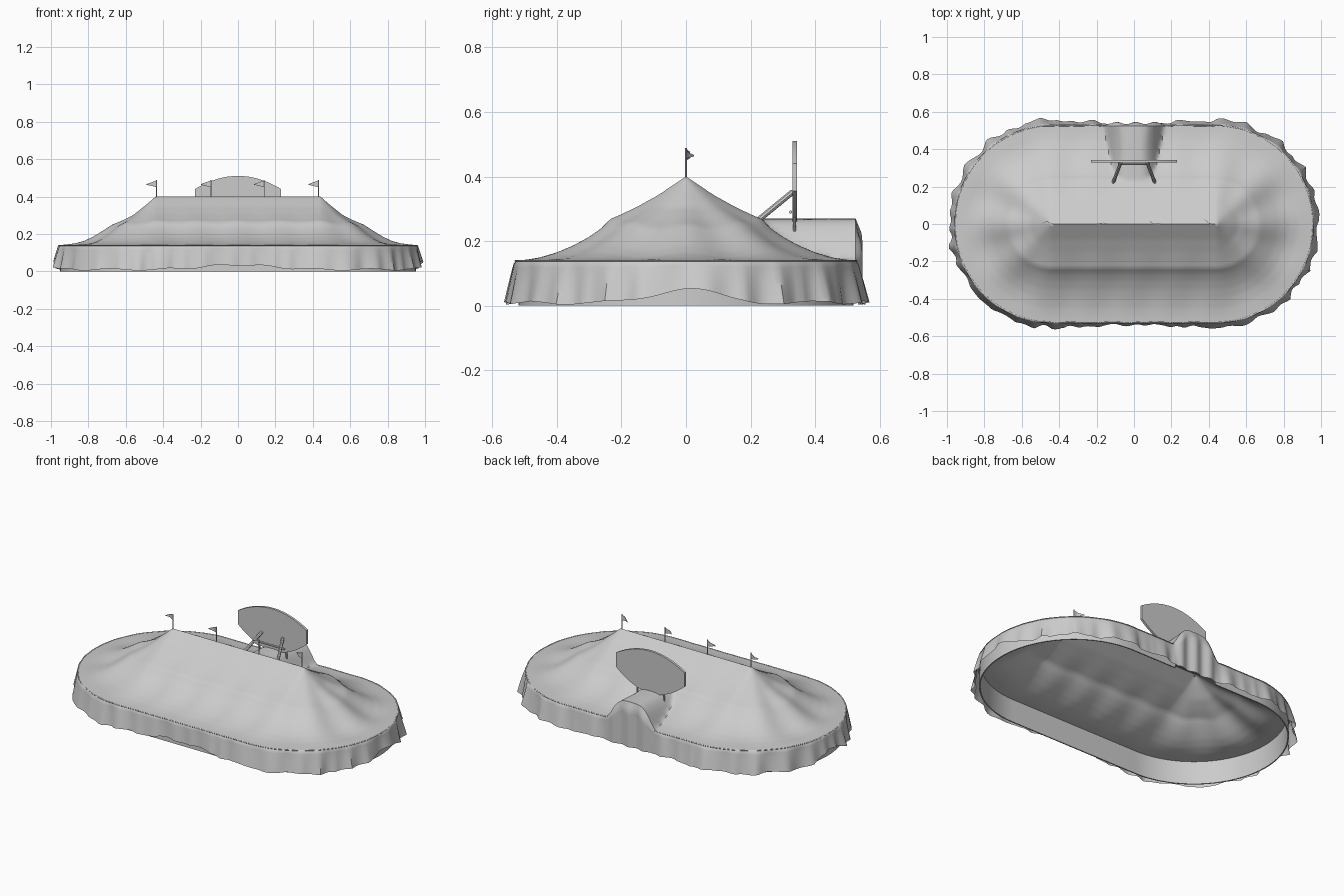
import bpy, bmesh
from math import sin, cos, pi, exp, atan2
from mathutils import Vector

if "Cube" in bpy.data.objects:
    bpy.data.objects.remove(bpy.data.objects["Cube"])

RIDGE = 0.44      # half length of ridge
EAVE = 0.525      # radius of eave
TAU = 2 * pi


def finish(name, bm, angle=0.7):
    bmesh.ops.remove_doubles(bm, verts=bm.verts, dist=0.0004)
    bmesh.ops.recalc_face_normals(bm, faces=bm.faces)
    me = bpy.data.meshes.new(name)
    bm.to_mesh(me)
    bm.free()
    ob = bpy.data.objects.new(name, me)
    bpy.context.collection.objects.link(ob)
    bpy.ops.object.select_all(action='DESELECT')
    bpy.context.view_layer.objects.active = ob
    ob.select_set(True)
    bpy.ops.object.shade_smooth_by_angle(angle=angle)
    return ob


def loft(name, rings, keep=None, angle=0.7):
    bm = bmesh.new()
    rows = [[bm.verts.new(p) for p in ring] for ring in rings]
    n = len(rows[0])
    for a, b in zip(rows, rows[1:]):
        for i in range(n):
            j = (i + 1) % n
            if keep is None or keep(i):
                bm.faces.new((a[i], a[j], b[j], b[i]))
    return finish(name, bm, angle)


def interp(pts, r):
    for (a, za), (b, zb) in zip(pts, pts[1:]):
        if r <= b:
            return za + (zb - za) * (r - a) / (b - a)
    return pts[-1][1]


# Plan outline: two straight sides joined by round ends (centre x, direction)
stations = []
NS, NA = 64, 96
for side in (1, -1):
    for i in range(NS):
        stations.append((side * RIDGE * (2 * i / NS - 1), 0.0, -side))
    for i in range(NA):
        a = -pi / 2 + pi * i / NA
        stations.append((side * RIDGE, side * cos(a), side * sin(a)))
N = len(stations)


def point(i, r, z):
    c, dx, dy = stations[i]
    return (c + dx * r * 0.985, dy * r, z)


SIDE = [(0, .4), (.03, .38), (.085, .343), (.15, .307), (.2, .283), (.235, .268),
        (.262, .24), (.3, .213), (.35, .186), (.4, .165), (.45, .15), (.49, .143), (.525, .14)]
END = [(0, .4), (.05, .357), (.12, .302), (.18, .272), (.235, .25), (.29, .215),
       (.34, .185), (.39, .162), (.44, .149), (.49, .143), (.525, .14)]


def porch(x, y):
    # Raised entrance canopy at the back
    if y < 0.15:
        return 0
    sway = 0.012 * sin((y - .2) * 9)
    return interp([(0, .27), (.05, .268), (.075, .26), (.1, .238), (.12, .21),
                   (.14, .175), (.16, .145), (.18, .12), (9, .0)], abs(x) + sway)


def roof_z(i, r):
    c, dx, dy = stations[i]
    w = abs(dx)
    z = interp(SIDE, r) * (1 - w) + interp(END, r) * w
    # Canvas sags between the poles
    phase = c / 0.22 * pi if w == 0 else 4 * atan2(abs(dy), w)
    t = min(1, r / EAVE)
    z -= sin(phase) ** 2 * sin(pi * t ** 1.4) ** 2 * (0.008 + 0.012 * w)
    x, y, _ = point(i, r, 0)
    return max(z, porch(x, y))


# Canvas roof
radii = [EAVE * k / 36 for k in range(37)]
roof = [[point(i, r, roof_z(i, r)) for i in range(N)] for r in radii]
loft("canvas_roof", roof)


# Ruffled outer curtain
def ruffle(i):
    c, dx, dy = stations[i]
    t = TAU * i / N
    soft = 0.4 * sin(23 * t + 1.4 * sin(5 * t)) + 0.3 * sin(37 * t + 1.1 * sin(8 * t))
    crease = 0.6 * (1 - 2 * abs(sin(24 * t + 1.2 * sin(7 * t))))
    return soft + crease * (0.4 + 0.4 * abs(dx))


def is_porch(i):
    c, dx, dy = stations[i]
    return dx == 0 and dy > 0 and abs(c) < 0.15


rings = []
for k in range(13):
    t = k / 12
    ring = []
    for i in range(N):
        c, dx, dy = stations[i]
        x, y, _ = point(i, EAVE, 0)
        lift = 0.004 + 0.005 * (1 + sin(TAU * i / N * 17))
        if dy < 0:
            lift += 0.025 * exp(-(x / .25) ** 2)
        lift += 0.045 * exp(-(y / .12) ** 2)
        amp = 0.009 + 0.009 * min(1, abs(x) / 0.5)
        flare = 0.008 + 0.019 * min(1, abs(x) / .45)
        top = roof_z(i, EAVE)
        r = EAVE + 0.005 * min(1, t * 12) + flare * t + amp * ruffle(i) * t ** 0.6
        if is_porch(i):
            r = EAVE + 0.014 * min(1, t * 6) + 0.007 * sin(c * 62 + 1) * min(1, t * 4)
            lift = 0.004
        ring.append(point(i, r, top + (lift - top) * t))
    rings.append(ring)
loft("outer_curtain", rings)

# Rolled hem along the eave, interrupted by the entrance
hem = [[point(i, EAVE + 0.001 + 0.004 * cos(a) + 0.002 * ruffle(i), 0.139 + 0.003 * sin(a))
        for i in range(N)] for a in [TAU * k / 6 for k in range(7)]]
loft("eave_hem", hem, keep=lambda i: not is_porch(i), angle=1.2)

# Smooth inner wall
wall = [[point(i, r, z) for i in range(N)]
        for r, z in ((.508, .138), (.512, .0), (.519, .0), (.515, .138))]
loft("inner_wall", wall, keep=lambda i: not is_porch(i))


def rod(name, a, b, radius, sides=8):
    a, b = Vector(a), Vector(b)
    bm = bmesh.new()
    bmesh.ops.create_cone(bm, cap_ends=True, segments=sides, radius1=radius,
                          radius2=radius, depth=(b - a).length)
    q = (b - a).to_track_quat('Z', 'Y')
    for v in bm.verts:
        v.co = q @ v.co + (a + b) / 2
    return finish(name, bm)


# Arched sign board
outline = []
for k in range(17):
    u = k / 8 - 1
    outline.append((0.23 * u, 0.44 + 0.07 * (1 - u * u)))
for k in range(17):
    u = 1 - k / 8
    outline.append((0.23 * u, 0.355 - 0.10 * (1 - u * u)))
bm = bmesh.new()
face = bm.faces.new([bm.verts.new((x, 0.329, z)) for x, z in outline])
ext = bmesh.ops.extrude_face_region(bm, geom=[face])
for v in ext["geom"]:
    if isinstance(v, bmesh.types.BMVert):
        v.co.y += 0.014
finish("sign_board", bm, 0.5)

# Sign legs, braces and crossbar
for s, tag in ((-1, "left"), (1, "right")):
    rod("sign_brace_" + tag, (s * .07, .33, .352), (s * .112, .22, .262), .009)
    rod("sign_leg_" + tag, (s * .09, .336, .30), (s * .09, .336, .20), .005)
rod("sign_crossbar", (-.085, .324, .29), (.085, .324, .29), .005)

# Pennants on the ridge
for n, x in enumerate((-.435, -.145, .14, .43)):
    rod(f"flag_pole_{n}", (x, 0, .385), (x, 0, .488), .0025, 6)
    bm = bmesh.new()
    cols = []
    for k in range(7):
        t = k / 6
        y = 0.012 * sin(t * 4 + n * 1.3) * t + 0.012 * t
        cols.append([bm.verts.new((x - .054 * t, y + e, z)) for e in (-.001, .001)
                     for z in (.486 - .02 * t, .45 + .013 * t)])
    for a, b in zip(cols, cols[1:]):
        for p, q in ((0, 1), (1, 3), (3, 2), (2, 0)):
            bm.faces.new((a[p], a[q], b[q], b[p]))
    finish(f"flag_{n}", bm)
